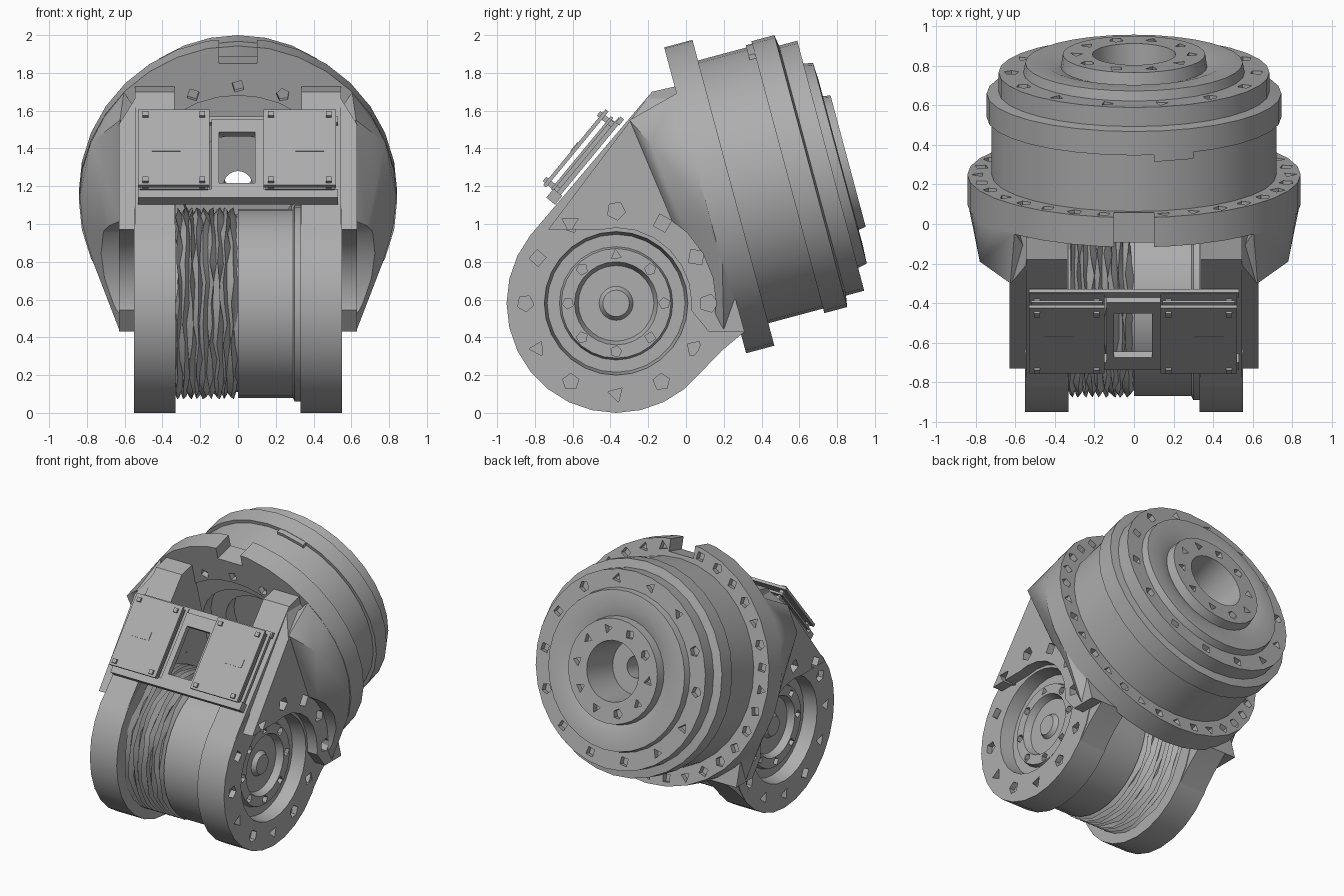
import bpy, bmesh, math, random
from math import pi, sin, cos, radians
from mathutils import Matrix, Vector

random.seed(4)
if "Cube" in bpy.data.objects:
    bpy.data.objects.remove(bpy.data.objects["Cube"])

metal = bpy.data.materials.new("plain_grey")
metal.use_nodes = True
GREY = (0.42, 0.42, 0.42, 1)
metal.diffuse_color = GREY
metal.node_tree.nodes["Principled BSDF"].inputs["Base Color"].default_value = GREY

# Frames: swivel joint along x, tilted output axis, front panel
JOINT = Matrix.Translation((0, -0.37, 0.58)) @ Matrix.Rotation(pi / 2, 4, 'Y')
TILT = Matrix.Translation((0, 0.10, 1.13)) @ Matrix.Rotation(radians(-75), 4, 'X')
PANEL = Matrix.Translation((0, -0.51, 1.34)) @ Matrix.Rotation(radians(50.5), 4, 'X')


def finish(name, bm, frame=Matrix()):
    bmesh.ops.remove_doubles(bm, verts=bm.verts, dist=1e-5)
    bmesh.ops.transform(bm, matrix=frame, verts=bm.verts)
    bmesh.ops.recalc_face_normals(bm, faces=bm.faces)
    mesh = bpy.data.meshes.new(name)
    bm.to_mesh(mesh)
    bm.free()
    ob = bpy.data.objects.new(name, mesh)
    bpy.context.collection.objects.link(ob)
    mesh.materials.append(metal)
    return ob


def lathe(name, profile, frame, steps=32, closed=True):
    """Revolve (radius, height) points around the frame's z axis."""
    bm = bmesh.new()
    vs = [bm.verts.new((r, 0, h)) for r, h in profile]
    loop = vs + vs[:1] if closed else vs
    es = [bm.edges.new(p) for p in zip(loop, loop[1:])]
    bmesh.ops.spin(bm, geom=vs + es, cent=(0, 0, 0), axis=(0, 0, 1),
                   angle=2 * pi, steps=steps)
    return finish(name, bm, frame)


def prism(name, outline, x0, x1):
    """Extrude a (y, z) outline along x."""
    bm = bmesh.new()
    face = bm.faces.new([bm.verts.new((x0, y, z)) for y, z in outline])
    ext = bmesh.ops.extrude_face_region(bm, geom=[face])["geom"]
    moved = [v for v in ext if isinstance(v, bmesh.types.BMVert)]
    bmesh.ops.translate(bm, vec=(x1 - x0, 0, 0), verts=moved)
    return finish(name, bm)


def hull(name, points):
    bm = bmesh.new()
    out = bmesh.ops.convex_hull(bm, input=[bm.verts.new(p) for p in points])
    inside = [v for v in out["geom_interior"] if isinstance(v, bmesh.types.BMVert)]
    bmesh.ops.delete(bm, geom=inside, context='VERTS')
    return finish(name, bm)


def box(name, x0, x1, y0, y1, z0, z1, frame=Matrix()):
    bm = bmesh.new()
    bmesh.ops.create_cube(bm, size=1)
    for v in bm.verts:
        v.co = (x0 + (v.co.x + .5) * (x1 - x0), y0 + (v.co.y + .5) * (y1 - y0),
                z0 + (v.co.z + .5) * (z1 - z0))
    return finish(name, bm, frame)


def boolean(ob, cutter, operation='DIFFERENCE'):
    mod = ob.modifiers.new("cut", 'BOOLEAN')
    mod.operation, mod.object, mod.solver = operation, cutter, 'EXACT'
    bpy.context.view_layer.objects.active = ob
    bpy.ops.object.modifier_apply(modifier=mod.name)
    bpy.data.objects.remove(cutter)


def sockets(rings, frame):
    """Small angular bolt pits: rings of (radius, height, count, size)."""
    bm = bmesh.new()
    for r, h, n, size in rings:
        for i in range(n):
            a = 2 * pi * i / n
            m = (Matrix.Translation((r * cos(a), r * sin(a), h))
                 @ Matrix.Rotation(random.uniform(0, 3), 4, 'Z'))
            bmesh.ops.create_cone(bm, cap_ends=True, segments=random.choice((3, 4, 5)),
                                  radius1=size, radius2=size, depth=.08, matrix=m)
    return finish("socket_cutter", bm, frame)


# Tilted output housing: flange, barrel, stepped end, bore with inner collar
output = lathe("output_housing", [
    (.57, 0), (.843, 0), (.843, .155), (.72, .155), (.72, .455),
    (.745, .455), (.745, .58), (.685, .59), (.685, .69), (.56, .69), (.55, .74),
    (.45, .745), (.37, .72), (.36, .785), (.21, .785), (.19, .5), (.075, .5),
    (.075, .3), (.30, .3), (.30, .2), (.42, .2), (.42, .1), (.57, .1)], TILT)
boolean(output, box("notch_cutter", -.1, .1, -1, -.745, -.1, .2, TILT))
boolean(output, sockets([(.785, .155, 32, .038), (.62, .69, 14, .038), (.62, 0, 16, .036),
                         (.29, .785, 10, .036)], TILT))
tab = lathe("barrel_tab", [(.70, .42), (.742, .42), (.742, .47), (.70, .47)], TILT)
boolean(tab, box("tab_cutter", .1, .3, -1, 0, .3, .6, TILT), 'INTERSECT')

# Drum between the cheeks, with wound cable on one half
lathe("drum", [(0, -.34), (.47, -.34), (.47, 0), (.5, 0), (.5, .29),
               (.52, .30), (.52, .34), (0, .34)], JOINT, closed=False)
coil = [(.46, -.33)]
for i in range(9):
    coil += [(.508, -.32 + i * .036), (.475, -.302 + i * .036)]
cable = lathe("cable_winding", coil + [(.46, 0)], JOINT, 28)
for v in cable.data.vertices:
    v.co.x += random.uniform(-.012, .012)

# Side caps with recessed hub
cap_profile = [(.46, .33), (.58, .33), (.58, .55), (.38, .55),
               (.365, .45), (.30, .45), (.29, .48), (.22, .48), (.20, .43),
               (.09, .43), (.07, .46), (0, .46), (0, .33)]
side_line = [(-.82, .945), (-.18, 1.70), (-.05, 1.73), (.31, .43), (.19, .33), (.06, .195),
             (-.2, .3), (-.6, .7)]
cheek_line = [(-.73, .97), (-.18, 1.70), (-.05, 1.73), (.31, .43), (.12, .43),
              (-.1, .7), (-.37, .97)]
flare_front = [(-.30, 1.55), (-.14, 1.3), (-.03, .95), (.05, .72), (.2, .43)]


def joint_cutter(r, lo, hi):
    return lathe("joint_cutter", [(0, lo), (r, lo), (r, hi), (0, hi)],
                 JOINT, 24, closed=False)


for side, s in (("left", 1), ("right", -1)):
    lo, hi = sorted((s * .2, s * 1.0))
    cap = lathe(side + "_cap", [(r, s * h) for r, h in cap_profile], JOINT, 28, closed=False)
    boolean(cap, sockets([(.48, s * .55, 12, .045), (.255, s * .48, 8, .03)], JOINT))

    # Inner cheek web linking the cap to the flange
    web = prism(side + "_web", side_line, s * .335, s * .545)
    boolean(web, joint_cutter(.5, lo, hi))

    # Outer cheek with arch over the cap, bolt pockets and bevelled upper corner
    cheek = prism(side + "_cheek", cheek_line, s * .34, s * .63)
    boolean(cheek, joint_cutter(.40, lo, hi))
    bm = bmesh.new()
    bm.from_mesh(cheek.data)
    cut = bmesh.ops.bisect_plane(bm, geom=bm.verts[:] + bm.edges[:] + bm.faces[:],
                                 plane_co=(s * .56, 0, 1.64),
                                 plane_no=(s * .8, 0, .5), clear_outer=True)
    rim = [e for e in cut["geom_cut"] if isinstance(e, bmesh.types.BMEdge)]
    bmesh.ops.holes_fill(bm, edges=rim)
    bm.to_mesh(cheek.data)
    bm.free()
    boolean(cheek, sockets([(.49, s * .6, 12, .05)], JOINT))

    # Flare from cheek out to the flange rim, with a shoulder near the top
    rim_arc = [TILT @ Vector((s * .84 * sin(a), -.84 * cos(a), .01))
               for a in (radians(d) for d in range(46, 141, 11))]
    inner = [(s * .5, y + .1, z) for y, z in flare_front]
    flare = hull(side + "_flare", rim_arc + inner + [(s * .78, -.19, 1.43)]
                 + [(s * .625, y, z) for y, z in flare_front])
    boolean(flare, joint_cutter(.53, lo, hi))

    # Front pad: stacked plates with small clips
    x0, x1 = (.135, .52) if s > 0 else (-.53, -.15)
    box(side + "_pad_base", x0, x1, -.27, .27, 0, .025, PANEL)
    box(side + "_pad_middle", x0 + .01, x1 - .01, -.25, .25, .045, .06, PANEL)
    box(side + "_pad_top", x0, x1, -.26, .26, .085, .105, PANEL)
    box(side + "_pad_label", s * .38 - .075, s * .38 + .075, -.03, .03, .1, .109, PANEL)
    for i, x in enumerate((x0 + .04, x1 - .04)):
        for y in (-.23, .22):
            box(f"{side}_pad_post_{i}", x - .015, x + .015, y - .015, y + .015,
                .02, .12, PANEL)

# Panel frame: rails and window surround
box("lower_rail", -.53, .53, -.30, -.24, -.01, .05, PANEL)
box("upper_rail", -.53, .53, .24, .28, -.005, .02, PANEL)
for name, dims in (("window_left", (.09, .135, -.27, .24)), ("window_right", (-.14, -.10, -.27, .24)),
                   ("window_top", (-.14, .135, .15, .24)), ("window_bottom", (-.14, .135, -.27, -.20))):
    box(name, *dims, .01, .05, PANEL)

# Keep hard edges crisp and round surfaces smooth
bpy.ops.object.select_all(action='DESELECT')
for ob in bpy.context.collection.objects:
    if ob.type == 'MESH' and metal.name in ob.data.materials:
        ob.select_set(True)
        bpy.context.view_layer.objects.active = ob
bpy.ops.object.shade_smooth_by_angle(angle=radians(25))
